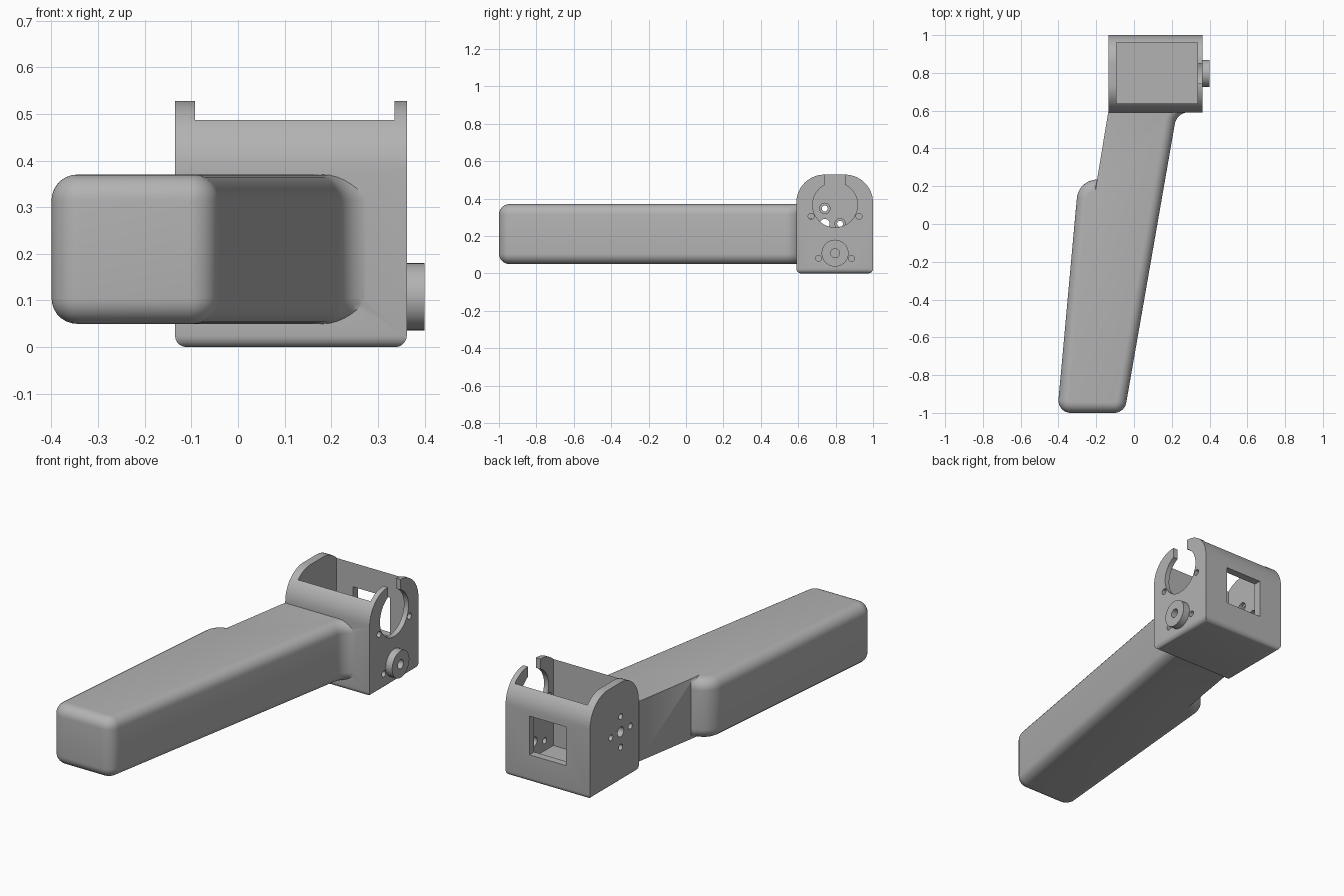
import bpy, bmesh, math
from mathutils import Matrix, Vector

cube = bpy.data.objects.get("Cube")
if cube:
    bpy.data.objects.remove(cube, do_unlink=True)

grey = bpy.data.materials.new("plain grey")
grey.use_nodes = True
grey.diffuse_color = (0.45, 0.45, 0.45, 1)
grey.node_tree.nodes["Principled BSDF"].inputs["Base Color"].default_value = grey.diffuse_color


def finish(bm, name):
    bmesh.ops.recalc_face_normals(bm, faces=bm.faces)
    mesh = bpy.data.meshes.new(name)
    bm.to_mesh(mesh)
    bm.free()
    mesh.materials.append(grey)
    ob = bpy.data.objects.new(name, mesh)
    bpy.context.collection.objects.link(ob)
    return ob


def prism(points, direction):
    """Extrude a closed outline along a direction."""
    bm = bmesh.new()
    face = bm.faces.new([bm.verts.new(p) for p in points])
    ext = bmesh.ops.extrude_face_region(bm, geom=[face])
    verts = [g for g in ext["geom"] if isinstance(g, bmesh.types.BMVert)]
    bmesh.ops.translate(bm, verts=verts, vec=Vector(direction))
    return bm


def arc(cx, cy, r, start, end, steps=10):
    angles = [math.radians(start + (end - start) * i / steps) for i in range(steps + 1)]
    return [(cx + r * math.cos(a), cy + r * math.sin(a)) for a in angles]


def block(name, x0, x1, y0, y1, z0, z1):
    return finish(prism([(x0, y0, z0), (x1, y0, z0), (x1, y1, z0), (x0, y1, z0)],
                        (0, 0, z1 - z0)), name)


def rod(name, x0, x1, y, z, r, sides=32):
    """Cylinder lying along x."""
    bm = bmesh.new()
    place = Matrix.Translation(((x0 + x1) / 2, y, z)) @ Matrix.Rotation(math.pi / 2, 4, 'Y')
    bmesh.ops.create_cone(bm, cap_ends=True, segments=sides, radius1=r, radius2=r,
                          depth=x1 - x0, matrix=place)
    return finish(bm, name)


def combine(target, tool, operation):
    mod = target.modifiers.new("join", 'BOOLEAN')
    mod.object, mod.operation, mod.solver = tool, operation, 'EXACT'
    bpy.context.view_layer.objects.active = target
    bpy.ops.object.modifier_apply(modifier=mod.name)
    bpy.data.objects.remove(tool, do_unlink=True)


# Housing with an arched side profile and softened bottom edges
LEFT, RIGHT, FRONT, BACK, TOP = -0.135, 0.362, 0.59, 1.0, 0.528
R = 0.15
profile = [(FRONT, 0), (BACK, 0)]
profile += arc(BACK - R, TOP - R, R, 0, 90, 14) + arc(FRONT + R, TOP - R, R, 90, 180, 14)
bm = prism([(LEFT, y, z) for y, z in profile], (RIGHT - LEFT, 0, 0))
bottom = [e for e in bm.edges if all(v.co.z < 0.001 for v in e.verts)]
bmesh.ops.bevel(bm, geom=bottom, offset=0.025, segments=5, profile=0.5, affect='EDGES')
body = finish(bm, "bracket_with_handle")

# Handle outline: rounded end, flare into the housing, narrow neck, shoulder
outline = arc(-0.335, -0.935, 0.065, 175, 270)
outline += arc(-0.105, -0.935, 0.065, 270, 352)
outline += arc(0.29, 0.517, 0.075, 172, 90)
outline += [(0.29, 0.75), (-0.11, 0.75), (-0.11, 0.61), (-0.137, 0.59), (-0.195, 0.237)]
outline += arc(-0.195, 0.127, 0.108, 100, 175)
bm = prism([(x, y, 0.05) for x, y in outline], (0, 0, 0.32))


def rounded(e):
    a, b = (v.co for v in e.verts)
    neck = all(c.x < -0.1 and c.y > 0.23 for c in (a, b)) and min(a.x, b.x) > -0.2
    return abs(a.z - b.z) < 0.001 and not neck and max(a.y, b.y) < 0.74


bmesh.ops.bevel(bm, geom=[e for e in bm.edges if rounded(e)], offset=0.055, segments=7,
                profile=0.5, affect='EDGES', clamp_overlap=False)
combine(body, finish(bm, "handle"), 'UNION')

# Round boss on the side wall
MID = 0.797
combine(body, rod("boss", 0.35, 0.40, MID, 0.108, 0.072, 48), 'UNION')

# Open cavity and back window
combine(body, block("cavity", -0.092, 0.335, 0.637, 0.96, 0.027, 0.7), 'DIFFERENCE')
combine(body, block("window", 0.005, 0.222, 0.9, 1.1, 0.146, 0.352), 'DIFFERENCE')

# Large round seat with an open slot above it
combine(body, rod("seat", 0.3, 0.45, MID, 0.366, 0.12, 64), 'DIFFERENCE')
combine(body, block("slot", 0.3, 0.45, MID - 0.053, MID + 0.053, 0.4, 0.7), 'DIFFERENCE')

# Screw holes beside the seat and the boss, and the boss bore
combine(body, rod("bore", 0.3, 0.45, MID, 0.108, 0.024), 'DIFFERENCE')
for side in (-1, 1):
    combine(body, rod("seat_hole", 0.3, 0.45, MID + side * 0.128, 0.305, 0.016), 'DIFFERENCE')
    combine(body, rod("boss_hole", 0.3, 0.45, MID + side * 0.088, 0.08, 0.016), 'DIFFERENCE')

# Cross of holes in the opposite wall, widened on the inside
HY, HZ, STEP = 0.742, 0.265, 0.082
combine(body, rod("centre_hole", -0.2, -0.05, HY, HZ, 0.026), 'DIFFERENCE')
for dy, dz in ((0, 1), (0, -1), (1, 0), (-1, 0)):
    y, z = HY + dy * STEP, HZ + dz * STEP
    combine(body, rod("cross_hole", -0.2, -0.05, y, z, 0.016), 'DIFFERENCE')
    combine(body, rod("counterbore", -0.112, -0.05, y, z, 0.028), 'DIFFERENCE')

bpy.ops.object.select_all(action='DESELECT')
body.select_set(True)
bpy.context.view_layer.objects.active = body
bpy.ops.object.shade_smooth_by_angle(angle=math.radians(30))
